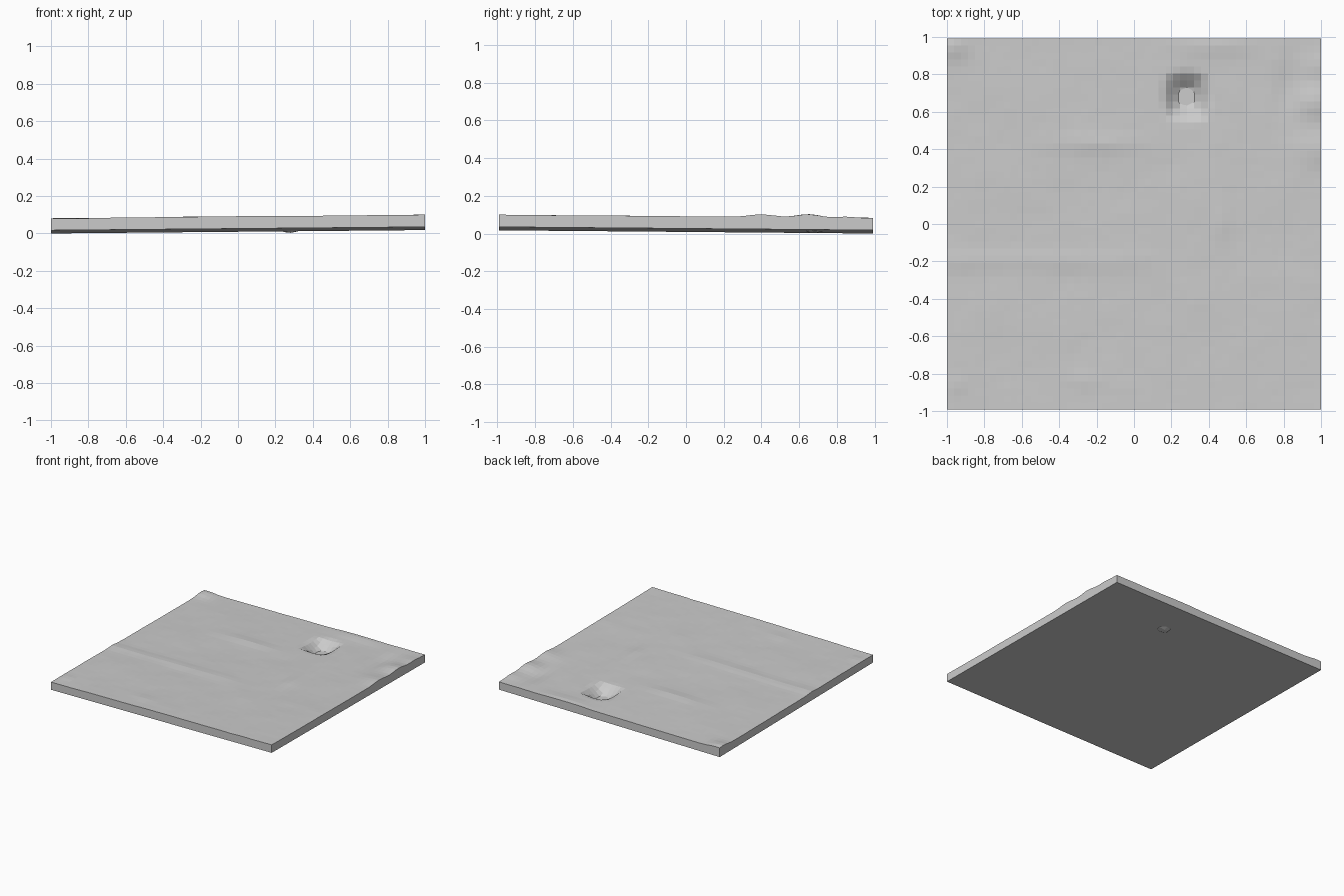
import bpy, bmesh, math
from mathutils import Vector, noise

if "Cube" in bpy.data.objects:
    bpy.data.objects.remove(bpy.data.objects["Cube"])

NX = NY = 53
HALF_X, HALF_Y = 1.0, 0.992
THICK = 0.0645

def base_z(x, y):
    # tilted flat underside
    return 0.0175 + 0.009 * x - 0.0085 * y

def bump(x, y, cx, cy, rx, ry, h):
    return h * math.exp(-((x - cx) / rx) ** 2 - ((y - cy) / ry) ** 2)

def step(t):
    t = max(0.0, min(1.0, t))
    return t * t * (3 - 2 * t)

# low mounds and gullies: centre x, y, radius x, y, height
FEATURES = [
    (1.0, 0.40, 0.12, 0.09, 0.013),
    (0.97, 0.65, 0.10, 0.08, 0.017),
    (0.82, 0.72, 0.06, 0.14, -0.010),
    (1.0, 0.85, 0.10, 0.06, 0.006),
    (-0.97, 0.95, 0.08, 0.07, 0.016),
    (-0.20, 0.43, 0.22, 0.05, 0.007),
    (0.42, 0.95, 0.20, 0.05, 0.007),
    (0.46, 0.0, 0.05, 0.12, 0.006),
    (-0.95, -0.86, 0.05, 0.05, 0.005),
    (-0.25, -0.84, 0.12, 0.05, 0.004),
]

def surface_z(x, y):
    z = base_z(x, y) + THICK
    z += 0.003 * noise.fractal(Vector((x * 3, y * 3, 1.7)), 1.0, 2.0, 4)
    for f in FEATURES:
        z += bump(x, y, *f)
    # bank running across the left half
    z += 0.006 * math.exp(-((y + 0.20) / 0.05) ** 2) * step(0.5 - x)
    # steep pit that just breaks through the underside
    d = max(abs(x - 0.28) / 0.115, abs(y - 0.68) / 0.125)
    r = math.hypot((x - 0.28) / 0.125, (y - 0.68) / 0.135)
    z -= 0.075 * step(1.15 - 0.5 * (d + r))
    return max(z, 0.002)

# slab: gridded underside extruded up, then the top is sculpted
bm = bmesh.new()
bmesh.ops.create_grid(bm, x_segments=NX, y_segments=NY, size=1.0)
for v in bm.verts:
    v.co.x *= HALF_X
    v.co.y *= HALF_Y
    v.co.z = base_z(v.co.x, v.co.y)
res = bmesh.ops.extrude_face_region(bm, geom=bm.faces[:], use_keep_orig=True)
for v in res["geom"]:
    if isinstance(v, bmesh.types.BMVert):
        v.co.z = surface_z(v.co.x, v.co.y)
bmesh.ops.recalc_face_normals(bm, faces=bm.faces[:])

mesh = bpy.data.meshes.new("terrain_slab")
bm.to_mesh(mesh)
bm.free()
slab = bpy.data.objects.new("terrain_slab", mesh)
bpy.context.collection.objects.link(slab)
